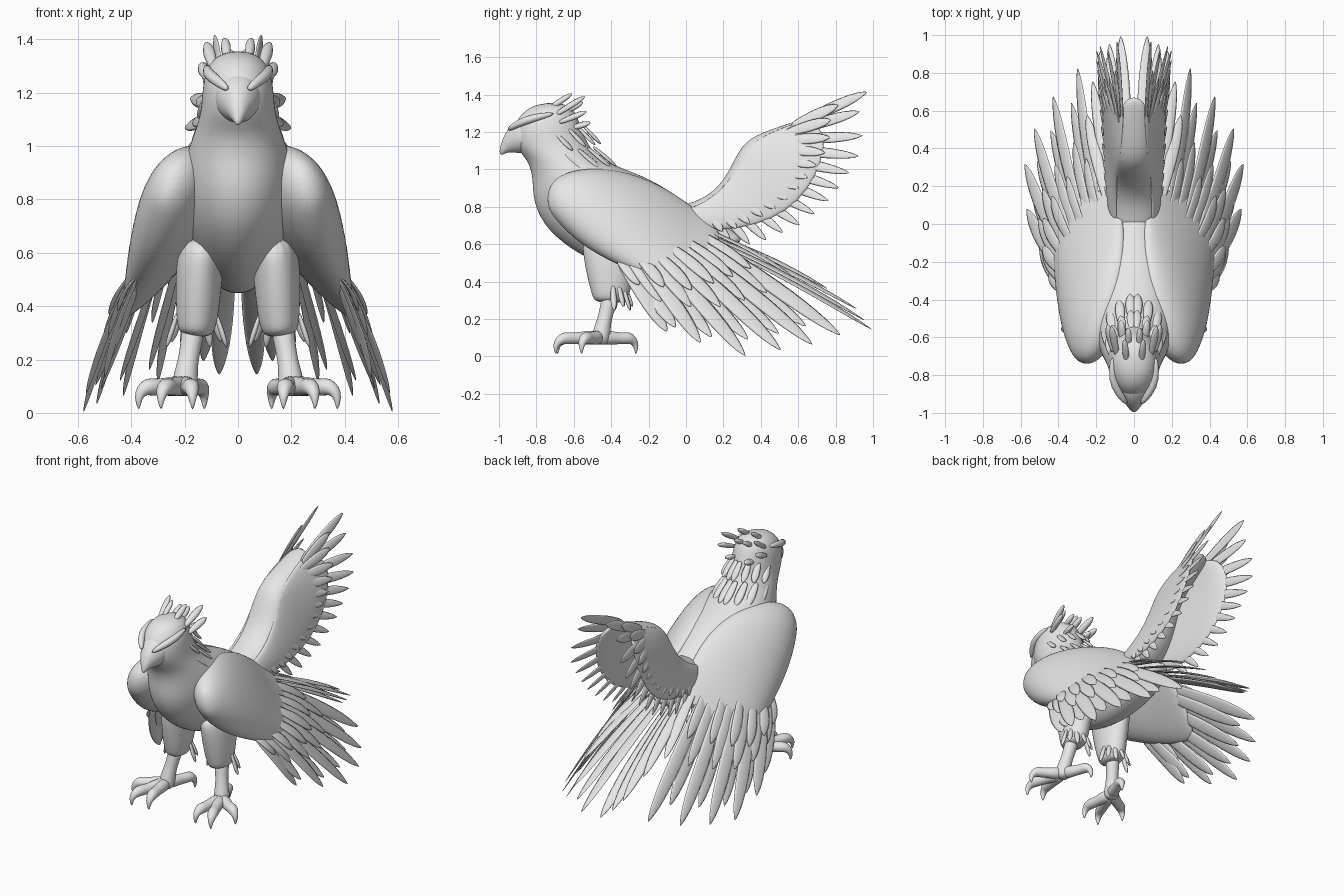
import bpy, bmesh, math
from mathutils import Vector as V

cube = bpy.data.objects.get("Cube")
if cube:
    bpy.data.objects.remove(cube)

mat = bpy.data.materials.new("pale_grey")
mat.use_nodes = True
mat.diffuse_color = (0.8, 0.8, 0.8, 1)
mat.node_tree.nodes["Principled BSDF"].inputs["Base Color"].default_value = (0.8, 0.8, 0.8, 1)


def bridge(bm, rings):
    n = len(rings[0])
    for a, b in zip(rings, rings[1:]):
        for i in range(n):
            bm.faces.new((a[i], a[(i + 1) % n], b[(i + 1) % n], b[i]))
    bm.faces.new(rings[0])
    bm.faces.new(rings[-1][::-1])


def loft(bm, sections, seg=16):
    """Skin ellipses given as (one edge, opposite edge, half thickness)."""
    secs = [(V(a), V(b), t) for a, b, t in sections]
    mids = [(a + b) / 2 for a, b, t in secs]
    rings = []
    for i, (a, b, t) in enumerate(secs):
        tangent = mids[min(i + 1, len(mids) - 1)] - mids[max(i - 1, 0)]
        half = (a - b) / 2
        side = half.cross(tangent).normalized() * t
        angles = [2 * math.pi * k / seg for k in range(seg)]
        rings.append([bm.verts.new(mids[i] + half * math.cos(u) + side * math.sin(u)) for u in angles])
    bridge(bm, rings)


def profile(bm, rows):
    """Loft symmetric about x = 0 from (y, z, y, z, half width)."""
    loft(bm, [((0, a, b), (0, c, d), w) for a, b, c, d, w in rows], 20)


def tube(bm, path, radii, ref=(1, 0, 0), seg=10):
    pts = [V(p) for p in path]
    secs = []
    for i, (p, r) in enumerate(zip(pts, radii)):
        tangent = pts[min(i + 1, len(pts) - 1)] - pts[max(i - 1, 0)]
        u = tangent.cross(V(ref)).normalized() * r
        secs.append((p + u, p - u, r))
    loft(bm, secs, seg)


OUTLINE = ((0, .55), (.2, .78), (.45, .97), (.65, 1), (.82, .8), (.93, .48), (1, .04))


def feather(bm, base, tip, width, normal, thick=.012, sag=0.0):
    base, tip = V(base), V(tip)
    d = tip - base
    side = V(normal).cross(d).normalized()
    up = d.cross(side).normalized()
    rings = []
    for s, w in OUTLINE:
        c = base + d * s + up * sag * math.sin(math.pi * s)
        x, h = side * width * w, up * thick * (w * .7 + .1)
        rings.append([bm.verts.new(c + o) for o in (x, h, -x, -h)])
    bridge(bm, rings)


def finish(name, bm, mirror=False, subdiv=1):
    bmesh.ops.recalc_face_normals(bm, faces=bm.faces)
    me = bpy.data.meshes.new(name)
    bm.to_mesh(me)
    bm.free()
    me.materials.append(mat)
    for p in me.polygons:
        p.use_smooth = True
    ob = bpy.data.objects.new(name, me)
    bpy.context.collection.objects.link(ob)
    if mirror:
        m = ob.modifiers.new("mirror", "MIRROR")
        m.use_mirror_merge = False
    if subdiv:
        ob.modifiers.new("smooth", "SUBSURF").levels = subdiv
        ob.modifiers["smooth"].render_levels = subdiv
    return ob


# Head, neck and torso
bm = bmesh.new()
profile(bm, [(-.80, 1.35, -.69, 1.36, .04), (-.88, 1.305, -.60, 1.335, .11),
             (-.93, 1.22, -.565, 1.24, .135), (-.92, 1.12, -.53, 1.15, .138),
             (-.845, 1.05, -.48, 1.07, .16), (-.82, .95, -.38, 1.02, .19),
             (-.825, .84, -.18, .95, .215), (-.77, .70, 0, .83, .22),
             (-.63, .575, .12, .75, .19), (-.45, .48, .2, .71, .14),
             (-.22, .43, .27, .66, .11), (.05, .48, .33, .62, .08)])
finish("body", bm, subdiv=2)

# Hooked beak
bm = bmesh.new()
profile(bm, [(-.84, 1.30, -.84, 1.09, .10), (-.92, 1.255, -.88, 1.085, .08),
             (-.965, 1.20, -.925, 1.09, .05), (-.99, 1.14, -.96, 1.09, .027),
             (-1.0, 1.085, -.985, 1.075, .008)])
finish("beak", bm, subdiv=2)

# Brow ridges
bm = bmesh.new()
tube(bm, [(.035, -.955, 1.21), (.08, -.90, 1.245), (.118, -.82, 1.275), (.115, -.70, 1.30)],
     [.012, .022, .024, .01], (0, 0, 1))
finish("brow", bm, True)

# Head crest and neck ruff
bm = bmesh.new()
for base, tip, w in [((.04, -.74, 1.32), (.05, -.61, 1.405), .03),
                     ((.09, -.70, 1.29), (.12, -.54, 1.39), .035),
                     ((.11, -.68, 1.25), (.14, -.53, 1.31), .035),
                     ((.03, -.66, 1.30), (.03, -.55, 1.36), .03),
                     ((.06, -.62, 1.22), (.07, -.51, 1.25), .035)]:
    feather(bm, base, tip, w, (.5, -.3, 1), .03)
for x, y, z in [(.02, -.37, 1.015), (.08, -.40, 1.01), (.13, -.45, 1.0), (.16, -.52, .98)]:
    feather(bm, (x * .85, y - .13, z + .11), (x, y, z), .04, (x * 4, 1, 1), .02)
    feather(bm, (x * .7, y - .18, z + .22), (x * .9, y - .085, z + .12), .035, (x * 4, 1, .5), .02)
finish("crest_and_ruff", bm, True)

# Folded wings
bm = bmesh.new()
loft(bm, [((.27, -.735, .90), (.29, -.735, .80), .03), ((.20, -.69, .97), (.30, -.69, .73), .09),
          ((.14, -.54, 1.01), (.34, -.56, .60), .13), ((.07, -.32, .99), (.39, -.38, .50), .125),
          ((.05, -.1, .90), (.42, -.2, .42), .09), ((.06, .06, .78), (.44, -.02, .36), .05),
          ((.10, .22, .68), (.43, .12, .34), .02)])
finish("folded_wing", bm, True, 2)

# Wing flight feathers with two rows of coverts
bm = bmesh.new()
bases = [(.37, -.36, .52), (.38, -.26, .54), (.37, -.17, .56), (.33, -.1, .60), (.26, -.04, .64), (.18, .02, .68)]
tips = [(.50, -.10, .13), (.57, .08, .07), (.58, .32, .0), (.53, .51, .03), (.43, .68, .06), (.30, .83, .11)]
out = V((.8, .15, .5))
for i, (a, b) in enumerate(zip(bases, tips)):
    a, b = V(a), V(b)
    feather(bm, a, b, .07, out, sag=.015)
    if i < 5:
        mid_a, mid_b = (a + V(bases[i + 1])) / 2, (b + V(tips[i + 1])) / 2
        feather(bm, mid_a - out * .02, mid_a.lerp(mid_b, .86) - out * .015, .07, out)
        feather(bm, mid_a, mid_a.lerp(mid_b, .58) + out * .02, .06, out, sag=.015)
    feather(bm, a, a.lerp(b, .40) + out * .035, .055, out, sag=.015)
finish("wing_feathers", bm, True)

# Low tail
bm = bmesh.new()
for i, (tip, w) in enumerate([((.07, 1.0, .14), .065), ((.13, .96, .19), .06),
                              ((.18, .92, .25), .055), ((.22, .76, .36), .05), ((.25, .58, .42), .05)]):
    feather(bm, (.03 + .025 * i, .08, .64 + .012 * i), tip, w, (.25, .4, .9), .014, .02)
finish("tail_feathers", bm, True)

# Raised fan: rounded central ridge
bm = bmesh.new()
profile(bm, [(-.08, .80, .02, .68, .12), (.08, .83, .16, .70, .125), (.20, .93, .29, .84, .115),
             (.265, 1.07, .36, 1.01, .10), (.33, 1.17, .42, 1.08, .09),
             (.50, 1.23, .54, 1.16, .08), (.67, 1.285, .68, 1.25, .06)])
finish("fan_ridge", bm, subdiv=2)

# Raised fan: sloping flanks
bm = bmesh.new()
loft(bm, [((.09, -.03, .78), (.12, .02, .69), .02), ((.10, .10, .82), (.14, .20, .67), .025),
          ((.09, .23, .93), (.15, .38, .70), .025), ((.08, .29, 1.07), (.16, .54, .77), .025),
          ((.07, .36, 1.16), (.165, .66, .89), .025), ((.06, .50, 1.22), (.16, .73, 1.04), .022),
          ((.05, .66, 1.28), (.13, .75, 1.20), .012)])
finish("fan_flank", bm, True)

# Raised fan: edge feathers and their coverts
bm = bmesh.new()
fan = [(.09, .97, 1.415), (.14, .93, 1.31), (.18, .945, 1.18), (.2, .925, 1.07), (.2, .875, .98),
       (.195, .82, .9), (.19, .765, .83), (.185, .69, .76), (.18, .61, .70), (.175, .52, .66),
       (.17, .43, .62), (.16, .34, .6), (.15, .24, .6)]
for i, tip in enumerate(fan):
    s = i / (len(fan) - 1)
    a = V((.06, .56, 1.23)).lerp(V((.11, .12, .78)), s)
    b = V(tip)
    w = .048 - .012 * s
    feather(bm, a, b, w, (1, -.1, .3))
    feather(bm, a + V((.015, 0, 0)), a.lerp(b, .62) + V((.02, 0, 0)), w, (1, -.1, .3))
finish("fan_feathers", bm, True)

# Thighs with a ragged rear cuff
bm = bmesh.new()
loft(bm, [((.13, -.56, .66), (.13, -.22, .66), .08), ((.145, -.555, .55), (.145, -.24, .55), .092),
          ((.15, -.53, .42), (.15, -.28, .42), .085), ((.155, -.505, .33), (.155, -.30, .33), .076),
          ((.16, -.49, .285), (.16, -.32, .285), .06)])
finish("thigh", bm, True, 2)
bm = bmesh.new()
for k in range(7):
    u = math.radians(-80 + 27 * k)
    n = V((math.sin(u), math.cos(u), 0))
    c = V((.155, -.40, 0))
    feather(bm, c + n * .07 + V((0, 0, .38)), c + n * .115 + V((0, 0, .245 + .02 * (k % 2))), .026, n, .02)
finish("thigh_tufts", bm, True)

# Shanks, toes and claws
bm = bmesh.new()
tube(bm, [(.165, -.40, .34), (.175, -.42, .26), (.19, -.44, .18), (.20, -.455, .11), (.20, -.46, .06)],
     [.05, .042, .04, .055, .04])
finish("shank", bm, True, 2)
bm = bmesh.new()
for x, y in [(.17, -.69), (.29, -.70), (.375, -.56), (.125, -.265)]:
    root, end = V((.20, -.46, .10)), V((x, y, .012))
    path = [root]
    for s, z in [(.35, .10), (.6, .095), (.78, .10), (.92, .085)]:
        p = root.lerp(end, s)
        path.append(V((p.x, p.y, z)))
    path.append(V((end.x, end.y, .055)))
    path.append(root.lerp(end, .98) * 1.0)
    path[-1].z = .012
    tube(bm, path, [.045, .037, .032, .037, .026, .016, .003], (end - root).cross(V((0, 0, 1))))
finish("toes", bm, True)
